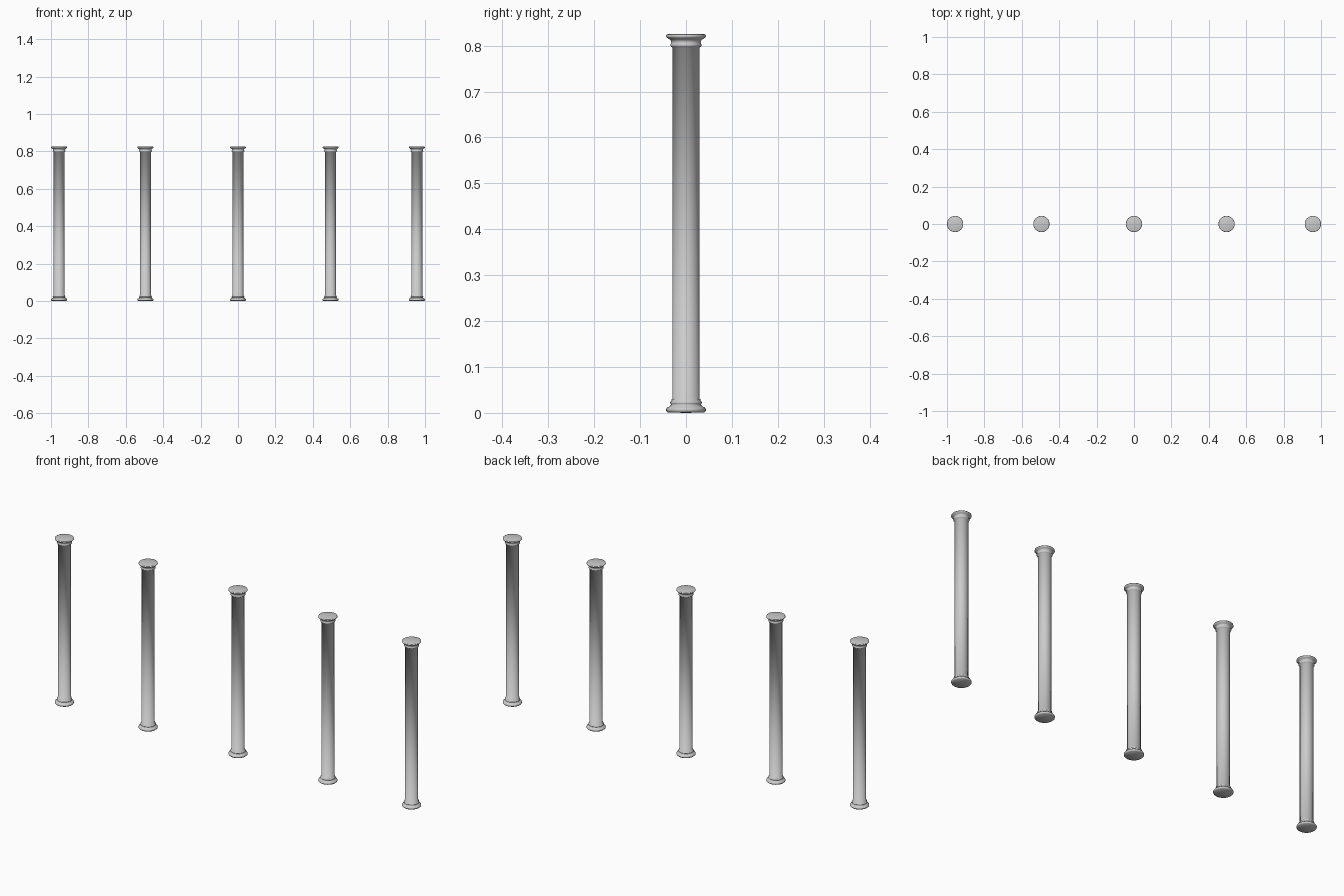
import bpy, bmesh, math

if "Cube" in bpy.data.objects:
    bpy.data.objects.remove(bpy.data.objects["Cube"])

SIDES = 32

# Half-profile of one column, (radius, height) from foot to top
PROFILE = [
    (0.0, 0.0), (0.040, 0.001), (0.043, 0.004), (0.0435, 0.008), (0.041, 0.012),   # foot
    (0.036, 0.014), (0.032, 0.018),                                    # hollow
    (0.034, 0.020), (0.0345, 0.023), (0.033, 0.025), (0.031, 0.026),     # lower ring
    (0.0315, 0.030), (0.0292, 0.031),
    (0.0292, 0.796),                                                   # shaft
    (0.032, 0.797), (0.034, 0.800), (0.034, 0.803), (0.032, 0.806),      # upper ring
    (0.033, 0.811), (0.036, 0.814), (0.041, 0.817),                    # flare
    (0.0435, 0.820), (0.0425, 0.824), (0.040, 0.825), (0.0, 0.825),      # top
]


def column_mesh():
    bm = bmesh.new()
    verts = [bm.verts.new((r, 0, z)) for r, z in PROFILE]
    edges = [bm.edges.new(p) for p in zip(verts, verts[1:])]
    bmesh.ops.spin(bm, geom=verts + edges, cent=(0, 0, 0), axis=(0, 0, 1),
                   angle=math.tau, steps=SIDES, use_duplicate=False)
    bmesh.ops.remove_doubles(bm, verts=bm.verts, dist=1e-5)
    bmesh.ops.recalc_face_normals(bm, faces=bm.faces)
    mesh = bpy.data.meshes.new("column")
    bm.to_mesh(mesh)
    bm.free()
    mesh.shade_smooth()
    return mesh


# Row of five identical columns
mesh = column_mesh()
for i, x in enumerate((-0.9565, -0.495, 0.0, 0.495, 0.9565)):
    col = bpy.data.objects.new(f"column_{i + 1}", mesh)
    col.location.x = x
    bpy.context.collection.objects.link(col)
